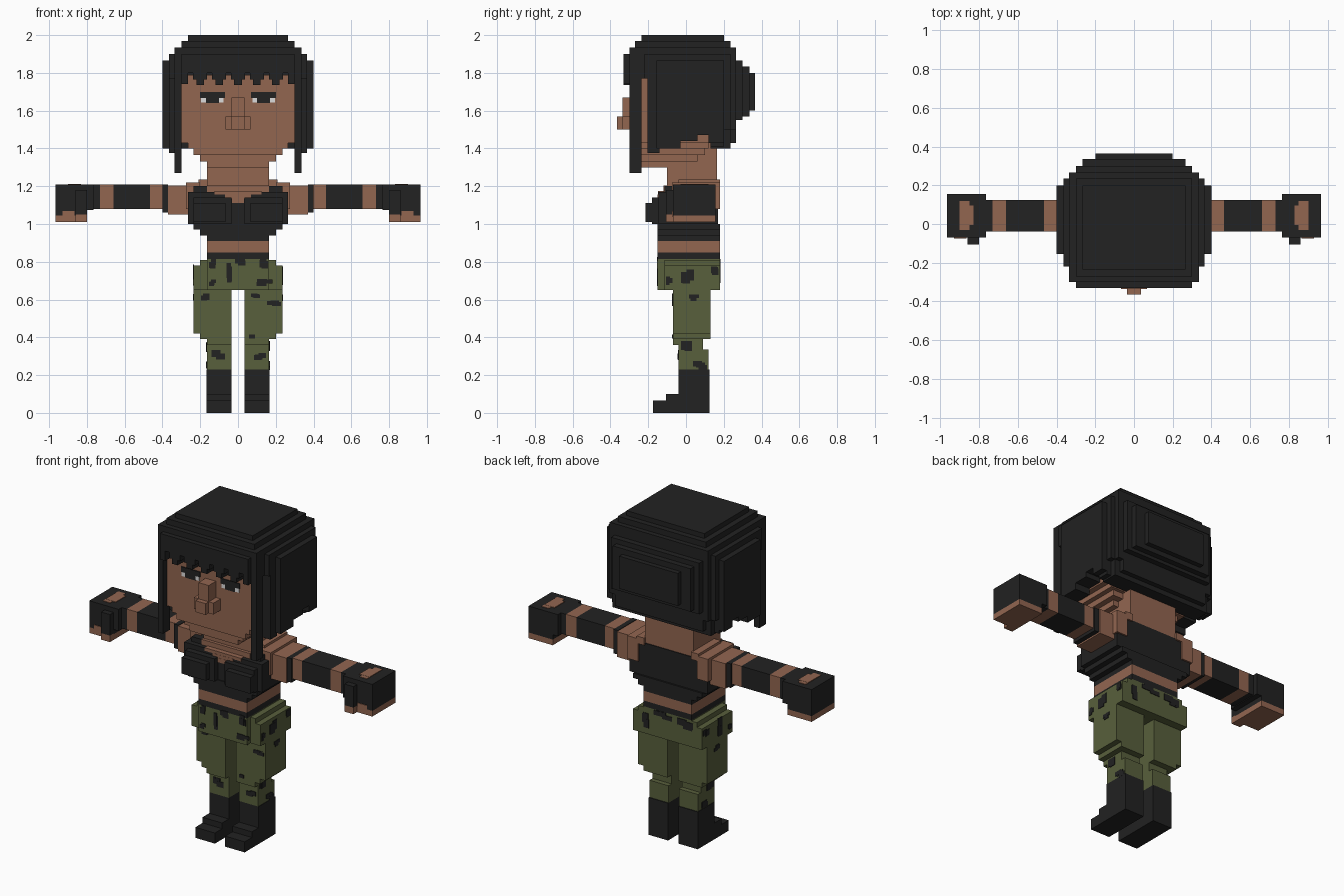
import bpy, bmesh, random
from mathutils import Vector

random.seed(4)


def material(name, rgb):
    m = bpy.data.materials.new(name)
    m.diffuse_color = (*rgb, 1)
    return m


BLACK = material("soft_black", (0.016, 0.016, 0.016))
SKIN = material("brown_skin", (0.29, 0.133, 0.081))
GREEN = material("olive_green", (0.098, 0.115, 0.045))
WHITE = material("eye_white", (0.72, 0.72, 0.72))


def finish(name, bm, mat):
    bmesh.ops.recalc_face_normals(bm, faces=bm.faces)
    me = bpy.data.meshes.new(name)
    bm.to_mesh(me)
    bm.free()
    me.materials.append(mat)
    ob = bpy.data.objects.new(name, me)
    bpy.context.collection.objects.link(ob)
    return ob


def boxes(name, mat, items, mirror=False):
    """Each item is x0, x1, y0, y1, z0, z1; mirror repeats it across x."""
    bm = bmesh.new()
    items = list(items)
    if mirror:
        items += [(-b, -a, *rest) for a, b, *rest in items]
    for x0, x1, y0, y1, z0, z1 in items:
        vs = bmesh.ops.create_cube(bm, size=1)["verts"]
        for v in vs:
            v.co = Vector(((x0 + x1) / 2 + v.co.x * (x1 - x0),
                           (y0 + y1) / 2 + v.co.y * (y1 - y0),
                           (z0 + z1) / 2 + v.co.z * (z1 - z0)))
    return finish(name, bm, mat)


def mid(w, y0, y1, z0, z1):
    return (-w, w, y0, y1, z0, z1)


# Hair cap: stepped rounded outline, clipped to a smaller size layer by layer
OUTLINE = [(0.20, -0.33, 0.365), (0.265, -0.33, 0.335), (0.30, -0.33, 0.30),
           (0.335, -0.30, 0.265), (0.365, -0.22, 0.235), (0.40, -0.155, 0.20)]
LAYERS = [  # z0, z1, half width, front y, back y
    (1.50, 1.55, 0.40, -0.205, 0.265), (1.55, 1.57, 0.40, -0.205, 0.30),
    (1.57, 1.60, 0.40, -0.205, 0.335), (1.60, 1.77, 0.40, -0.205, 0.365),
    (1.77, 1.80, 0.40, -0.235, 0.365), (1.80, 1.835, 0.40, -0.33, 0.335),
    (1.835, 1.865, 0.40, -0.33, 0.30), (1.865, 1.90, 0.365, -0.33, 0.265),
    (1.90, 1.935, 0.335, -0.30, 0.265), (1.935, 1.97, 0.30, -0.27, 0.235),
    (1.97, 2.0, 0.265, -0.235, 0.20)]
bm = bmesh.new()
for z0, z1, w, f, b in LAYERS:
    cols = [(x, max(y0, f), min(y1, b)) for x, y0, y1 in OUTLINE if x <= w]
    front, back, px = [], [], 0
    for x, y0, y1 in cols:
        front += [(px, y0), (x, y0)]
        back += [(px, y1), (x, y1)]
        px = x
    half = front[1:] + back[:0:-1]
    ring = []
    for p in half + [(-x, y) for x, y in half[::-1]]:
        if not ring or p != ring[-1]:
            ring.append(p)
    face = bm.faces.new([bm.verts.new((x, y, z0)) for x, y in ring])
    out = bmesh.ops.extrude_face_region(bm, geom=[face])["geom"]
    if face.is_valid is False or len(bm.faces) == 0:
        continue
    for v in out:
        if isinstance(v, bmesh.types.BMVert):
            v.co.z = z1
    if not any(fc for fc in bm.faces if all(abs(v.co.z - z0) < 1e-5 for v in fc.verts)):
        bm.faces.new([v for v in bm.verts if abs(v.co.z - z0) < 1e-5])
finish("hair_cap", bm, BLACK)

# Hair sides, nape and long front strands
boxes("hair_side", BLACK, [
    (0.30, 0.365, -0.205, -0.14, 1.375, 1.5), (0.30, 0.40, -0.155, -0.03, 1.40, 1.5),
    (0.30, 0.40, -0.03, 0.06, 1.44, 1.5), (0.30, 0.40, 0.06, 0.13, 1.47, 1.5)], True)
boxes("hair_nape", BLACK, [mid(0.335, 0.13, 0.235, 1.40, 1.5), mid(0.365, 0.13, 0.20, 1.41, 1.5),
                           mid(0.40, 0.12, 0.20, 1.43, 1.5), mid(0.30, 0.14, 0.265, 1.43, 1.5)])
boxes("front_strand", BLACK, [(0.30, 0.335, -0.30, -0.235, 1.27, 1.81),
                              (0.265, 0.30, -0.33, -0.26, 1.74, 1.81)], True)
boxes("fringe", BLACK, [(c - w, c + w, -0.33, -0.26, z, 1.81)
                        for c in (-0.2, -0.1, 0, 0.1, 0.2)
                        for w, z in ((0.037, 1.765), (0.02, 1.735))])

# Head with stepped jaw, neck and nose
boxes("head", SKIN, [
    mid(0.30, -0.265, 0.12, 1.43, 1.79), mid(0.265, -0.265, 0.12, 1.40, 1.43),
    mid(0.235, -0.265, 0.10, 1.365, 1.40), mid(0.20, -0.235, 0.06, 1.33, 1.365),
    mid(0.165, -0.235, -0.05, 1.30, 1.33)])
boxes("neck", SKIN, [mid(0.165, -0.10, 0.165, 1.19, 1.5)])
boxes("nose", SKIN, [mid(0.035, -0.335, -0.25, 1.50, 1.67), mid(0.067, -0.335, -0.25, 1.50, 1.57),
                     mid(0.035, -0.365, -0.33, 1.50, 1.57)])

# Eyes as thin plates
boxes("eyelid_and_iris", BLACK, [(0.07, 0.20, -0.271, -0.263, 1.668, 1.70),
                                 (0.10, 0.17, -0.271, -0.263, 1.64, 1.67)], True)
boxes("eye_white", WHITE, [(0.17, 0.195, -0.270, -0.263, 1.643, 1.668),
                           (0.078, 0.10, -0.270, -0.263, 1.643, 1.668)], True)

# Torso: top, neckline, bust and bare waist
boxes("top", BLACK, [mid(0.235, -0.115, 0.17, 1.17, 1.20), mid(0.265, -0.145, 0.17, 1.0, 1.17),
                     mid(0.235, -0.15, 0.18, 0.97, 1.0), mid(0.20, -0.15, 0.18, 0.94, 0.97),
                     mid(0.165, -0.15, 0.18, 0.91, 0.94)])
boxes("bust", BLACK, [(0.035, 0.235, -0.18, -0.14, 1.0, 1.14),
                      (0.067, 0.235, -0.215, -0.17, 1.01, 1.11)], True)
boxes("neckline", SKIN, [mid(0.165, -0.119, 0.05, 1.168, 1.203), mid(0.125, -0.149, -0.11, 1.155, 1.174),
                         mid(0.07, -0.150, -0.14, 1.135, 1.156), mid(0.033, -0.151, -0.14, 1.11, 1.136)])
boxes("waist", SKIN, [mid(0.165, -0.15, 0.18, 0.85, 0.91)])
boxes("shoulder", SKIN, [(0.255, 0.37, -0.055, 0.145, 1.05, 1.205),
                         (0.20, 0.275, -0.075, 0.18, 1.08, 1.22),
                         (0.16, 0.21, -0.04, 0.18, 1.19, 1.235)], True)

# Arms: alternating bare and wrapped bands
ARM = (-0.04, 0.125, 1.08, 1.208)
boxes("arm_wraps", BLACK, [(0.37, 0.40, -0.05, 0.135, 1.06, 1.208), (0.465, 0.66, *ARM),
                           (0.73, 0.77, *ARM)], True)
boxes("bare_arm", SKIN, [(0.40, 0.465, *ARM), (0.66, 0.73, *ARM)], True)
boxes("glove", BLACK, [(0.765, 0.965, -0.07, 0.155, 1.075, 1.208),
                       (0.80, 0.965, -0.07, 0.155, 1.045, 1.08),
                       (0.80, 0.86, -0.105, -0.06, 1.05, 1.18)], True)
boxes("fingers", SKIN, [(0.80, 0.965, -0.07, 0.155, 1.01, 1.045),
                        (0.80, 0.86, -0.105, -0.06, 1.01, 1.05),
                        (0.865, 0.93, -0.074, -0.06, 1.04, 1.07)], True)
boxes("glove_opening", SKIN, [(0.83, 0.90, -0.005, 0.095, 1.2, 1.212),
                              (0.85, 0.90, -0.03, 0.12, 1.2, 1.211)], True)

# Trousers
boxes("hips", GREEN, [mid(0.165, -0.15, 0.18, 0.65, 0.815), mid(0.20, -0.115, 0.18, 0.65, 0.81),
                      mid(0.235, -0.115, 0.18, 0.65, 0.78)])
boxes("belt", BLACK, [mid(0.165, -0.15, 0.18, 0.815, 0.85)])
boxes("trouser_leg", GREEN, [
    (0.035, 0.235, -0.07, 0.13, 0.42, 0.65), (0.035, 0.20, -0.07, 0.13, 0.39, 0.42),
    (0.035, 0.165, -0.07, 0.09, 0.36, 0.39), (0.035, 0.165, -0.04, 0.09, 0.33, 0.36),
    (0.035, 0.165, -0.04, 0.12, 0.23, 0.335)], True)

# Boots
boxes("boot", BLACK, [(0.035, 0.168, -0.04, 0.125, 0.0, 0.23), (0.035, 0.168, -0.105, -0.03, 0.0, 0.10),
                      (0.035, 0.168, -0.175, -0.10, 0.0, 0.065)], True)


# Camouflage: blotches of three overlapping thin plates
def blotch(axis, side, level, u, z, w, h):
    out = []
    for k in range(3):
        du, dz = (random.uniform(-0.3, 0.3) * s for s in (w, h))
        a = (u + du - w / 3, u + du + w / 3)
        n = tuple(sorted((level - side * 0.002, level + side * (0.003 + 0.0004 * k))))
        out.append((*(n + a if axis == "x" else a + n), z + dz - h / 3, z + dz + h / 3))
    return out


spots = [("y", -1, -0.15, *s) for s in ((-0.04, 0.76, 0.035, 0.12), (-0.14, 0.79, 0.04, 0.05),
                                        (0.14, 0.69, 0.08, 0.03), (0.01, 0.80, 0.06, 0.04),
                                        (0.13, 0.80, 0.05, 0.06), (-0.14, 0.69, 0.04, 0.03))]
spots += [("y", -1, -0.07, *s) for s in ((-0.18, 0.61, 0.05, 0.04), (0.19, 0.585, 0.07, 0.03),
                                         (0.10, 0.62, 0.05, 0.03), (0.07, 0.41, 0.03, 0.03))]
spots += [("y", -1, -0.04, *s) for s in ((-0.11, 0.31, 0.07, 0.05), (0.12, 0.30, 0.06, 0.04))]
spots += [("y", 1, 0.18, *s) for s in ((-0.12, 0.77, 0.09, 0.06), (0.03, 0.79, 0.10, 0.04),
                                       (0.15, 0.73, 0.05, 0.08))]
for sx in (-1, 1):
    spots += [("x", sx, sx * 0.235, *s) for s in ((0.01, 0.73, 0.06, 0.09), (-0.09, 0.70, 0.03, 0.04),
                                                  (0.14, 0.75, 0.05, 0.05), (0.04, 0.61, 0.05, 0.03))]
    spots += [("x", sx, sx * 0.165, *s) for s in ((0.0, 0.35, 0.06, 0.07), (0.07, 0.25, 0.07, 0.04))]
boxes("camouflage", BLACK, [b for s in spots for b in blotch(*s)])
